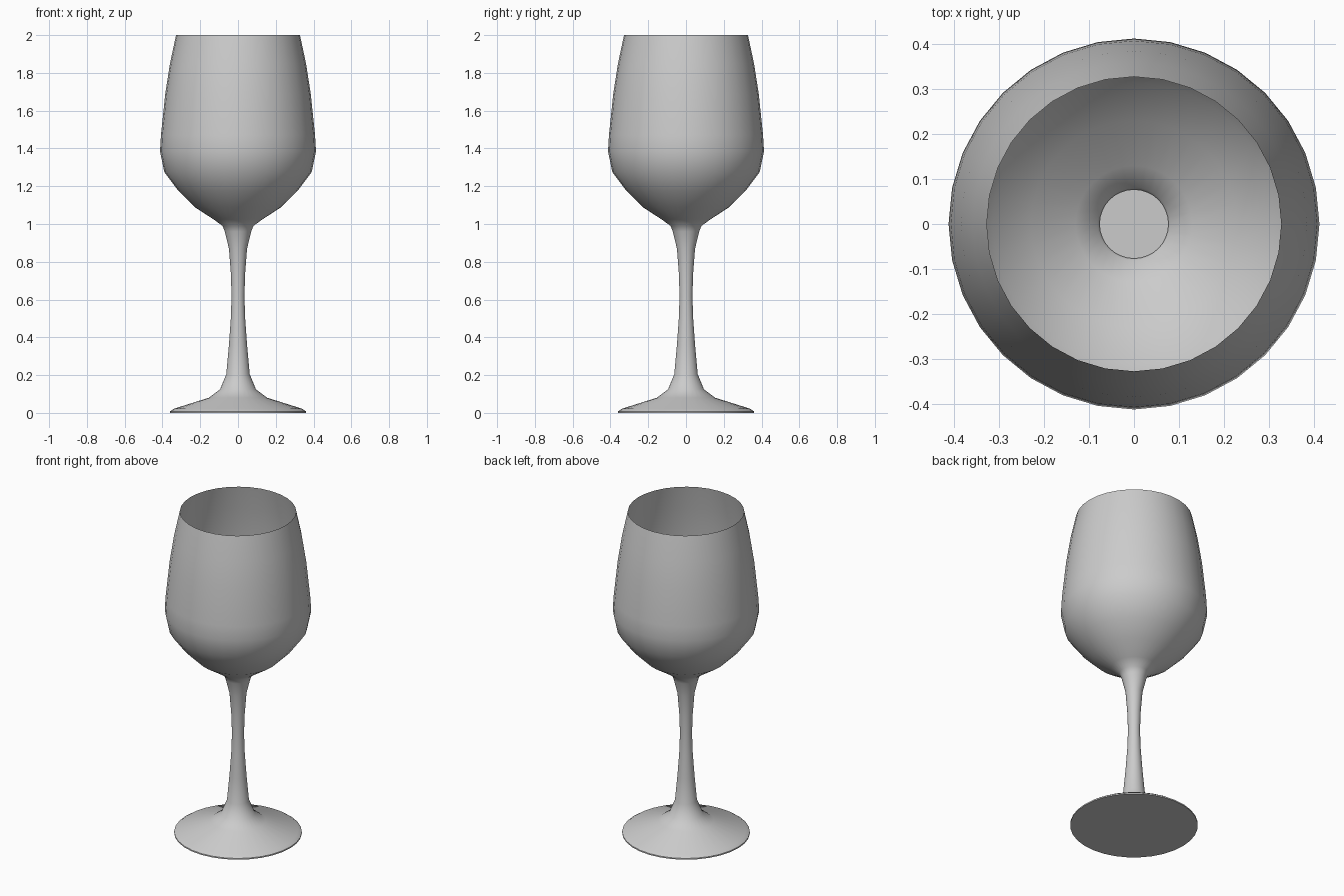
import bpy, bmesh, math

if "Cube" in bpy.data.objects:
    bpy.data.objects.remove(bpy.data.objects["Cube"])

SIDES = 32

glass = bpy.data.materials.new("light_grey")
glass.diffuse_color = (0.6, 0.6, 0.6, 1)
glass.use_nodes = True
glass.node_tree.nodes["Principled BSDF"].inputs["Base Color"].default_value = glass.diffuse_color


def lathe(name, profile, cap_start=False, cap_end=False, sharp=35):
    """Revolve (radius, height) points around z."""
    bm = bmesh.new()
    rings = [[bm.verts.new((r * math.cos(2 * math.pi * i / SIDES),
                            r * math.sin(2 * math.pi * i / SIDES), z))
              for i in range(SIDES)] for r, z in profile]
    for a, b in zip(rings, rings[1:]):
        for i in range(SIDES):
            j = (i + 1) % SIDES
            bm.faces.new((a[i], a[j], b[j], b[i]))
    if cap_start:
        bm.faces.new(rings[0][::-1])
    if cap_end:
        bm.faces.new(rings[-1])
    mesh = bpy.data.meshes.new(name)
    bm.to_mesh(mesh)
    bm.free()
    mesh.materials.append(glass)
    obj = bpy.data.objects.new(name, mesh)
    bpy.context.collection.objects.link(obj)
    bpy.ops.object.select_all(action='DESELECT')
    obj.select_set(True)
    bpy.context.view_layer.objects.active = obj
    bpy.ops.object.shade_smooth_by_angle(angle=math.radians(sharp))
    return obj


# Foot, stem and thin open bowl in one continuous profile
lathe("wine_glass", [
    (0.36, 0.0), (0.36, 0.008), (0.34, 0.022), (0.155, 0.08), (0.095, 0.125),
    (0.062, 0.205), (0.048, 0.36), (0.038, 0.5), (0.034, 0.62), (0.038, 0.74),
    (0.048, 0.87), (0.07, 0.96), (0.082, 0.99), (0.13, 1.025), (0.23, 1.09),
    (0.315, 1.175), (0.39, 1.275), (0.413, 1.385), (0.408, 1.47),
    (0.385, 1.69), (0.36, 1.85), (0.328, 2.0)], cap_start=True, sharp=50)

# Flat floor inside the bowl
lathe("bowl_floor", [(0.076, 0.982), (0.077, 0.986)], cap_end=True)
